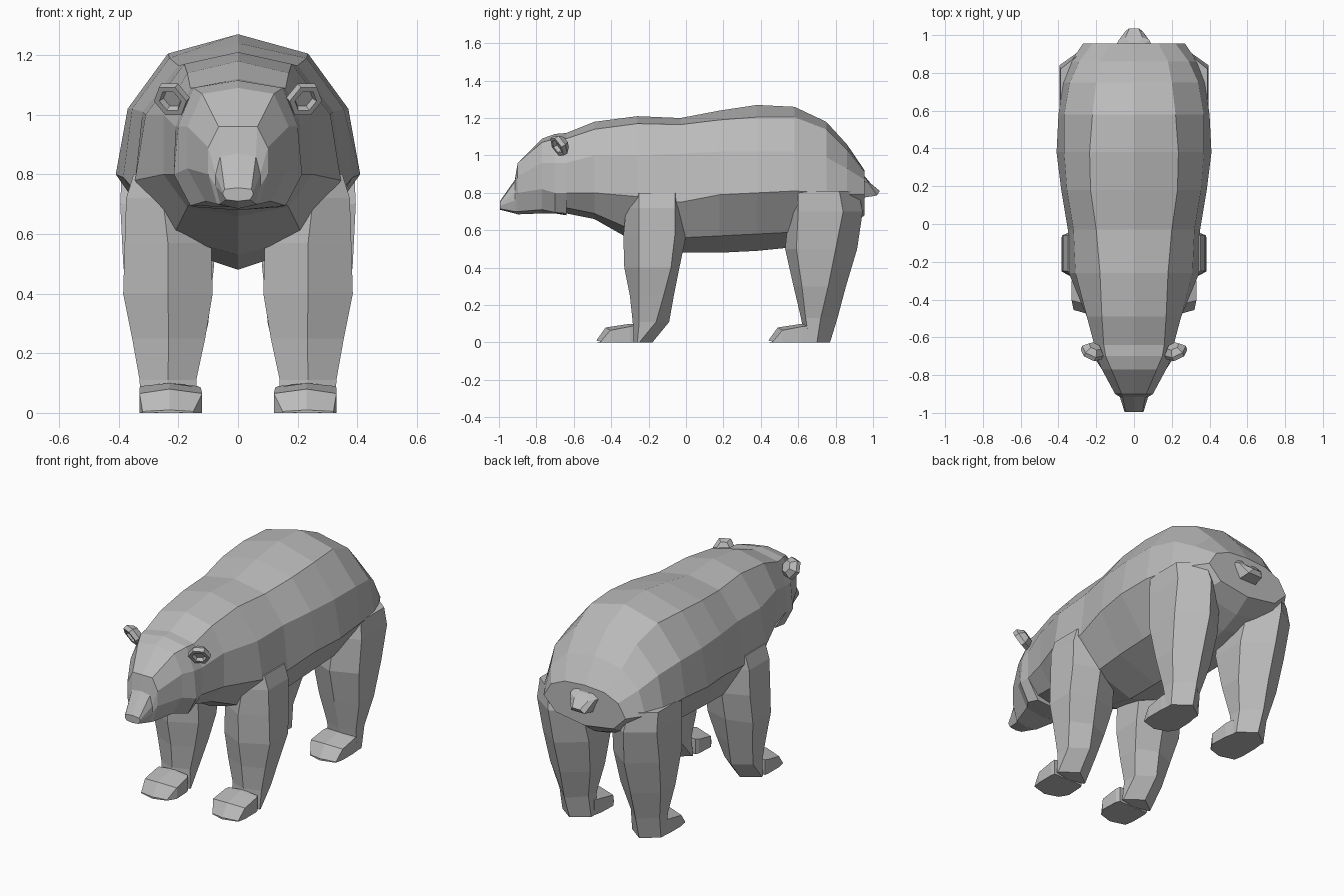
import bpy, bmesh
from mathutils import Vector

fur = bpy.data.materials.new("grey fur")
fur.diffuse_color = (0.5, 0.5, 0.5, 1)


def loft(name, rings):
    """Skin a list of closed rings and cap both ends."""
    bm = bmesh.new()
    rows = [[bm.verts.new(p) for p in r] for r in rings]
    n = len(rows[0])
    for a, b in zip(rows, rows[1:]):
        for i in range(n):
            j = (i + 1) % n
            bm.faces.new((a[i], a[j], b[j], b[i]))
    bm.faces.new(rows[0])
    bm.faces.new(rows[-1])
    bmesh.ops.recalc_face_normals(bm, faces=bm.faces)
    mesh = bpy.data.meshes.new(name)
    bm.to_mesh(mesh)
    bm.free()
    mesh.materials.append(fur)
    ob = bpy.data.objects.new(name, mesh)
    bpy.context.collection.objects.link(ob)
    return ob


def body_ring(y, zt, xs, zs, xm, zm, xl, zl, xb, zb, z0):
    half = [(xs, zs), (xm, zm), (xl, zl), (xb, zb)]
    pts = [(0, zt)] + half + [(0, z0)] + [(-x, z) for x, z in reversed(half)]
    return [(x, y, z) for x, z in pts]


# torso: y, top z, then (x, z) of back edge, flank, lower flank, belly edge, and belly z
torso = [
    (-0.64, 1.12, .16, 1.09, .21, .96, .21, .80, .14, .72, .69),
    (-0.49, 1.18, .17, 1.14, .25, 1.0, .25, .80, .17, .69, .66),
    (-0.26, 1.21, .18, 1.17, .31, 1.0, .345, .78, .22, .59, .53),
    (-0.03, 1.20, .20, 1.165, .32, 1.01, .35, .75, .24, .56, .48),
    (0.18, 1.24, .23, 1.19, .355, 1.02, .385, .79, .25, .57, .48),
    (0.38, 1.27, .235, 1.205, .37, 1.02, .41, .80, .25, .58, .49),
    (0.58, 1.26, .22, 1.205, .37, 1.02, .40, .81, .25, .59, .51),
    (0.75, 1.18, .20, 1.14, .34, .99, .375, .80, .25, .62, .56),
    (0.86, 1.06, .18, 1.03, .29, .93, .335, .79, .24, .66, .61),
    (0.955, .92, .13, .91, .22, .87, .27, .79, .19, .71, .68),
]
loft("torso", [body_ring(*r) for r in torso])

# head: same layout from nose to neck
head = [
    (-0.995, .755, .045, .75, .05, .74, .05, .73, .04, .715, .71),
    (-0.915, .87, .06, .86, .075, .80, .075, .76, .06, .70, .69),
    (-0.90, .96, .065, .96, .10, .89, .10, .80, .07, .70, .685),
    (-0.77, 1.09, .12, 1.07, .17, .96, .17, .82, .11, .71, .69),
    (-0.70, 1.115, .15, 1.09, .20, .96, .215, .80, .16, .695, .69),
    (-0.64, 1.12, .16, 1.09, .21, .96, .21, .80, .14, .69, .68),
]
loft("head", [body_ring(*r) for r in head])


def leg_ring(z, ridge, front, back, heel, outer, inner, toe_z=0):
    """Six-sided section: ridge in front, ridge behind, flat outer and inner sides."""
    mid = (outer + inner) / 2
    return [(mid, ridge, z - toe_z), (outer, front, z), (outer, back, z),
            (mid, heel, z), (inner, back, z), (inner, front, z)]


# legs: z, front ridge, front corner, back corner, rear ridge, outer x, inner x
front_leg = [
    (.80, -.30, -.25, -.06, -.02, .35, .16),
    (.72, -.32, -.25, -.06, -.01, .375, .13),
    (.57, -.335, -.25, -.06, .00, .38, .09),
    (.40, -.33, -.25, -.08, -.035, .385, .085),
    (.25, -.30, -.25, -.12, -.065, .355, .11),
    (.11, -.285, -.25, -.16, -.09, .33, .14),
]
hind_leg = [
    (.81, .60, .60, .82, .92, .39, .14),
    (.70, .55, .60, .84, .945, .395, .10),
    (.50, .53, .59, .80, .915, .385, .08),
    (.30, .575, .62, .76, .855, .365, .10),
    (.13, .615, .64, .72, .81, .33, .14),
]


def build_leg(name, rows, toe, heel, side):
    rings = [leg_ring(*r) for r in rows]
    # sole ring, with the toes pushed forward by a separate foot
    rings.append(leg_ring(0, toe + .20, toe + .22, heel - .07, heel, .325, .135))
    leg = loft(side + "_" + name + "_leg", [[(x * s(side), y, z) for x, y, z in r] for r in rings])
    # foot: ankle section, top of toes and blunt toe end, ridged along the middle
    foot = []
    for y, o, i, top, mid in ((heel - .10, .325, .135, .09, .10), (toe + .18, .33, .125, .085, .10),
                              (toe + .05, .33, .12, .065, .08), (toe, .32, .15, .005, .01)):
        y2 = y + (.025 if y < toe + .1 else 0)
        foot.append([(o * s(side), y2, 0), (o * s(side), y2, top), (.23 * s(side), y, mid),
                     (i * s(side), y2, top), (i * s(side), y2, 0), (.23 * s(side), y, 0)])
    loft(side + "_" + name + "_foot", foot)
    return leg


def s(side):
    return 1 if side == "left" else -1


def build_ear(side):
    """Six-sided cup with a sunken inside."""
    k = s(side)
    axis = Vector((k * .35, -.75, -.45)).normalized()
    across = axis.cross(Vector((0, 0, 1))).normalized()
    up = across.cross(axis)
    centre = Vector((k * .22, -.675, 1.055))
    hexagon = [(1, 0), (.5, .87), (-.5, .87), (-1, 0), (-.5, -.87), (.5, -.87)]
    rings = []
    for d, r in ((-.035, .035), (-.005, .062), (.02, .06), (.02, .04), (.0, .033)):
        rings.append([centre + axis * d + (across * a + up * b) * r for a, b in hexagon])
    loft(side + "_ear", rings)


for side in ("left", "right"):
    build_leg("front", front_leg, -.48, -.18, side)
    build_leg("hind", hind_leg, .44, .77, side)
    build_ear(side)

# tail: short blunt stub on the rump
stub = [(-.09, .87), (-.04, .92), (.04, .92), (.09, .87), (.05, .79), (-.05, .79)]
loft("tail", [[(x * k, y - (z - .85) * .6 * (k < 1.1), .84 + (z - .85) * k) for x, z in stub]
              for y, k in ((.93, 1.15), (.985, .9), (1.0, .5))][:3])
